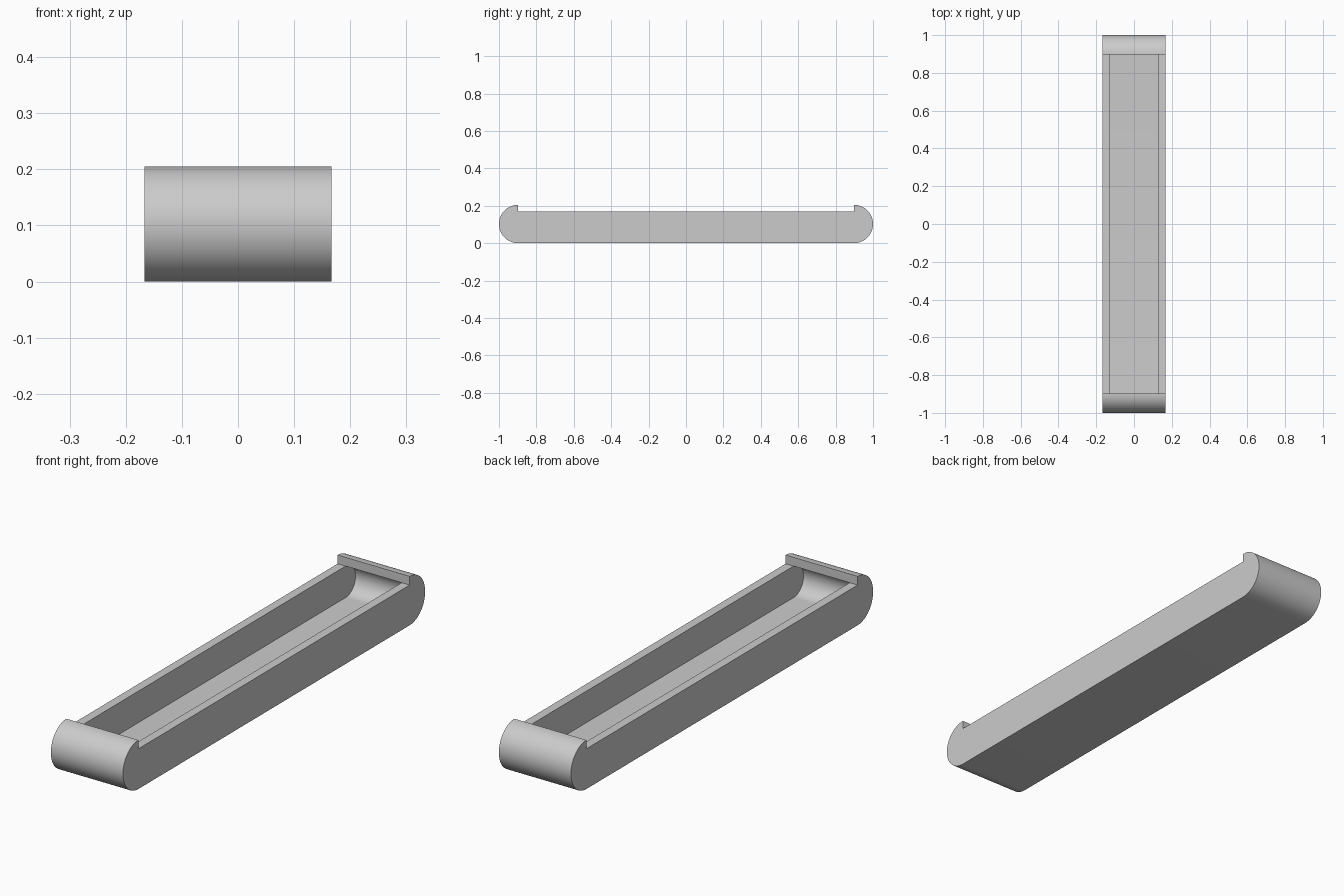
import bpy, bmesh
from math import sin, cos, pi, radians

cube = bpy.data.objects.get("Cube")
if cube:
    bpy.data.objects.remove(cube, do_unlink=True)

HALF_W, INNER_W = 0.167, 0.13      # outer and cavity half widths
R, WALL = 0.1025, 0.0365           # end radius and wall thickness
END = 1 - R                        # y of the end arc centres
DECK = 2 * R - WALL                # rim height
STEPS = 32

grey = bpy.data.materials.new("plain grey")
grey.use_nodes = True
colour = (0.6, 0.6, 0.6, 1)
grey.diffuse_color = colour
grey.node_tree.nodes["Principled BSDF"].inputs["Base Color"].default_value = colour


def stadium(radius):
    """Open chain: top of the back arc, under the body, to the top of the front arc."""
    angles = [pi / 2 - pi * i / STEPS for i in range(STEPS + 1)]
    back = [(END + radius * cos(a), R + radius * sin(a)) for a in angles]
    return back + [(-y, z) for y, z in reversed(back)]


bm = bmesh.new()


def row(chain, x):
    return [bm.verts.new((x, y, z)) for y, z in chain]


def skin(a, b):
    for i in range(len(a) - 1):
        bm.faces.new((a[i], a[i + 1], b[i + 1], b[i]))


# Outer shell and cavity, each a strip across the width
outer = [row(stadium(R), s * HALF_W) for s in (-1, 1)]
inner = [row(stadium(R - WALL), s * INNER_W) for s in (-1, 1)]
skin(*outer)
skin(*inner)

# Side walls, inside and out, joined by the flat rims
rim = []
for s, out, inn in zip((-1, 1), outer, inner):
    ends = row([(END, DECK), (-END, DECK)], s * HALF_W)
    rim.append(ends)
    bm.faces.new(out + [ends[1], ends[0]])
    bm.faces.new(inn)
    bm.faces.new((ends[0], ends[1], inn[-1], inn[0]))

# Upright lip faces at both ends
for e, k in ((0, 0), (1, -1)):
    bm.faces.new((outer[0][k], outer[1][k], rim[1][e],
                  inner[1][k], inner[0][k], rim[0][e]))

bmesh.ops.recalc_face_normals(bm, faces=bm.faces)
mesh = bpy.data.meshes.new("tray_body")
bm.to_mesh(mesh)
bm.free()
mesh.materials.append(grey)

tray = bpy.data.objects.new("tray_body", mesh)
bpy.context.collection.objects.link(tray)
bpy.ops.object.select_all(action="DESELECT")
tray.select_set(True)
bpy.context.view_layer.objects.active = tray
bpy.ops.object.shade_smooth_by_angle(angle=radians(30))
